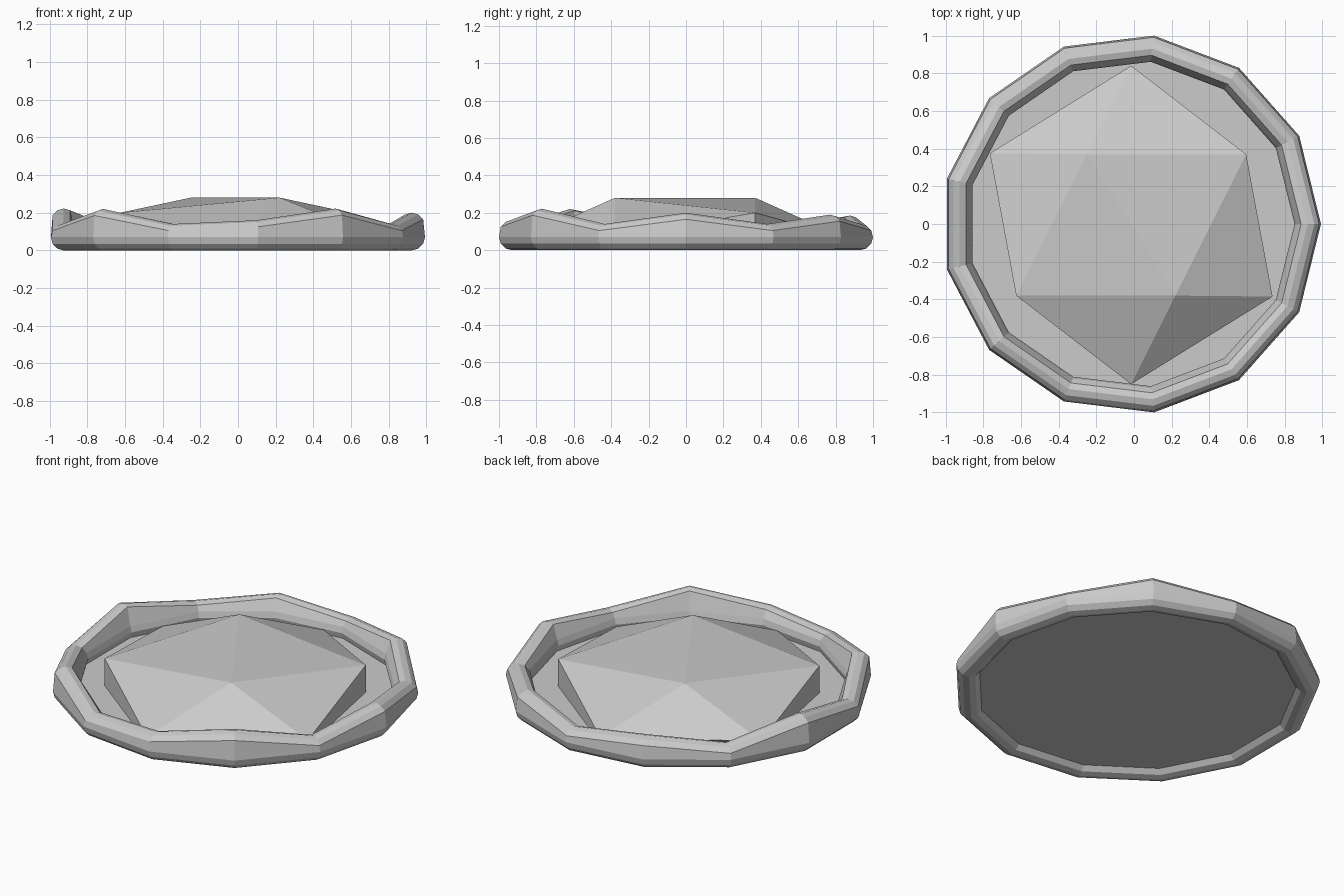
import bpy, bmesh
from math import cos, sin, tau

if "Cube" in bpy.data.objects:
    bpy.data.objects.remove(bpy.data.objects["Cube"])

CX, SIDES, FLOOR_Z = -0.015, 13, 0.036


def finish(bm, name):
    bmesh.ops.recalc_face_normals(bm, faces=bm.faces)
    me = bpy.data.meshes.new(name)
    bm.to_mesh(me)
    bm.free()
    ob = bpy.data.objects.new(name, me)
    bpy.context.collection.objects.link(ob)
    return ob


# Uneven rim: a 13 x 12 torus whose upper edge loops are lifted at some corners
R, r, N = 0.937, 0.07, 12
lift = [0.06, 0, 0.05, 0, 0.045, 0, 0.082, 0, 0.08, 0, 0.02, 0.082, 0]
bm = bmesh.new()
rings = []
for k, up in enumerate(lift):
    a = tau * k / SIDES
    ring = []
    for j in range(N):
        b = tau * j / N
        rad = R + r * cos(b)
        z = r + r * sin(b) + (up if 1 <= j <= 4 else 0)
        ring.append(bm.verts.new((CX + rad * cos(a), rad * sin(a), z)))
    rings.append(ring)
for k in range(SIDES):
    p, q = rings[k], rings[(k + 1) % SIDES]
    for j in range(N):
        i = (j + 1) % N
        bm.faces.new((p[j], q[j], q[i], p[i]))
finish(bm, "rim")

# Flat floor sheet inside the rim
bm = bmesh.new()
bmesh.ops.create_circle(bm, cap_ends=True, segments=SIDES, radius=0.92)
ang = [(0.92 * cos(tau * k / SIDES), 0.92 * sin(tau * k / SIDES)) for k in range(SIDES)]
for v, (x, y) in zip(bm.verts, ang):
    v.co = (CX + x, y, FLOOR_Z)
bm.normal_update()
floor = finish(bm, "floor")
if floor.data.polygons[0].normal.z < 0:
    floor.data.flip_normals()

# Faceted mound: a flattened, edge-up icosahedron cut off at the floor
bm = bmesh.new()
corners = [(-0.235, 0.375, 0.21), (0.61, 0.375, 0.13), (0.75, -0.38, 0), (0.0, 0.845, 0)]
for x, y, z in corners:
    for s in (1, -1):
        for t in ((1, -1) if z else (1,)):
            bm.verts.new((CX + s * x, -0.005 + s * y, 0.07 + t * z))
bmesh.ops.convex_hull(bm, input=bm.verts)
bmesh.ops.bisect_plane(bm, geom=bm.verts[:] + bm.edges[:] + bm.faces[:],
                       plane_co=(0, 0, FLOOR_Z), plane_no=(0, 0, 1), clear_inner=True)
mound = finish(bm, "faceted_mound")
grey = bpy.data.materials.new("dark_grey")
grey.diffuse_color = (0.58, 0.58, 0.58, 1)
grey.use_nodes = True
grey.node_tree.nodes["Principled BSDF"].inputs["Base Color"].default_value = grey.diffuse_color
mound.data.materials.append(grey)
